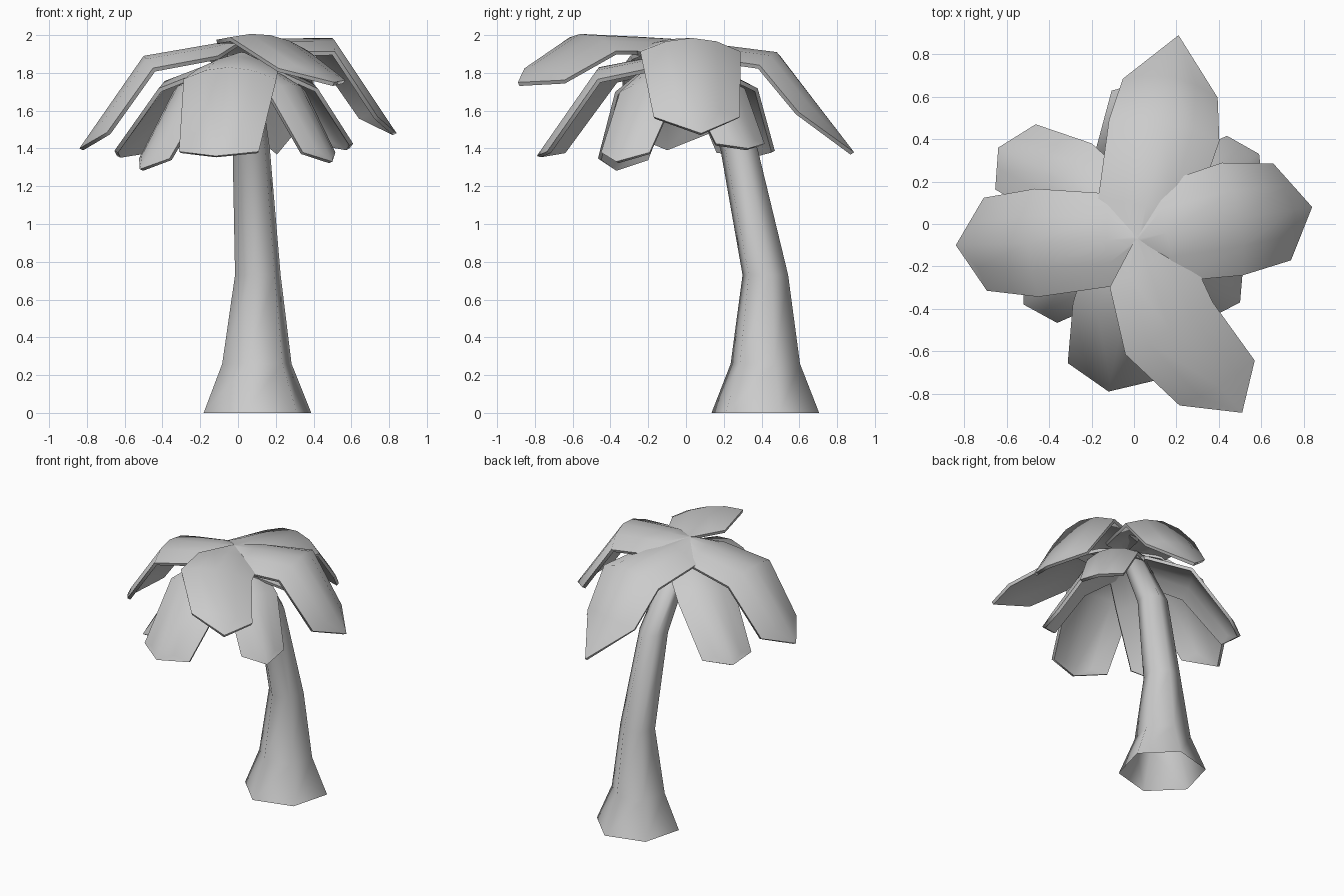
import bpy, bmesh, math
from mathutils import Vector

if "Cube" in bpy.data.objects:
    bpy.data.objects.remove(bpy.data.objects["Cube"])


def finish(name, bm, angle):
    bmesh.ops.recalc_face_normals(bm, faces=bm.faces)
    me = bpy.data.meshes.new(name)
    bm.to_mesh(me)
    bm.free()
    ob = bpy.data.objects.new(name, me)
    bpy.context.collection.objects.link(ob)
    bpy.ops.object.select_all(action='DESELECT')
    ob.select_set(True)
    bpy.context.view_layer.objects.active = ob
    bpy.ops.object.shade_smooth_by_angle(angle=math.radians(angle))
    return ob


# Trunk: six-sided rings along a bent path (x, y, z, radius), open at the foot
bm = bmesh.new()
rings = []
for x, y, z, r in [(.103, .42, 0, .295), (.10, .42, .26, .19), (.105, .42, .73, .125),
                   (.07, .28, 1.40, .102), (.02, 0, 1.90, .08)]:
    rings.append([bm.verts.new((x + r * math.cos(a), y + r * math.sin(a), z))
                  for a in (math.radians(15 + 60 * k) for k in range(6))])
for lo, hi in zip(rings, rings[1:]):
    for k in range(6):
        bm.faces.new((lo[k], lo[(k + 1) % 6], hi[(k + 1) % 6], hi[k]))
bm.faces.new(rings[-1])
finish("trunk", bm, 65)


# Frond: arched blade from base, bending at the knee, down to a blunt point
def frond(name, base, knee, tip, width, corner, roll=0, arch=.3, thick=.022):
    base, knee, tip = Vector(base), Vector(knee), Vector(tip)
    flat = tip - base
    flat.z = 0
    side = Vector((-flat.y, flat.x, 0)).normalized()
    up_in = side.cross(base - knee).normalized()
    up_out = side.cross(knee - tip).normalized()
    up_in, up_out = [u if u.z > 0 else -u for u in (up_in, up_out)]
    side.z = roll
    stations = [(base, .10, up_in), (base.lerp(knee, .28), .86, up_in),
                (knee, 1.0, (up_in + up_out).normalized()),
                (knee.lerp(tip, corner), .86, up_out)]
    bm = bmesh.new()
    rows = []
    for p, w, up in stations:
        rows.append([bm.verts.new(p + side * width * w * s - up * arch * width * w * s * s)
                     for s in (-1, -.5, 0, .5, 1)])
    for a, b in zip(rows, rows[1:]):
        for k in range(4):
            bm.faces.new((a[k], a[k + 1], b[k + 1], b[k]))
    end = bm.verts.new(tip)
    for k in range(4):
        bm.faces.new((rows[-1][k], rows[-1][k + 1], end))
    # Underside with a rim of constant thickness
    bmesh.ops.recalc_face_normals(bm, faces=bm.faces)
    bm.normal_update()
    if sum(f.normal.z for f in bm.faces) < 0:
        bmesh.ops.reverse_faces(bm, faces=bm.faces[:])
    bmesh.ops.solidify(bm, geom=bm.faces[:], thickness=thick)
    finish(name, bm, 75)


# Upper crown: four long fronds
top = (.02, -.07, 1.98)
for name, knee, tip, w, c, roll, arch in [
        ("upper_frond_back", (.15, .48, 1.91), (.21, .89, 1.38), .265, .52, 0, .3),
        ("upper_frond_right", (.50, .03, 1.985), (.84, .08, 1.48), .27, .75, 0, .3),
        ("upper_frond_left", (-.50, -.09, 1.89), (-.84, -.10, 1.40), .255, .75, 0, .3),
        ("upper_frond_front", (.17, -.50, 2.0), (.51, -.89, 1.75), .24, .68, -.15, .2)]:
    frond(name, top, knee, tip, w, c, roll, arch)

# Lower crown: shorter, steeper fronds
low = (.02, -.05, 1.91)
for name, knee, tip, w, c in [
        ("lower_frond_front", (-.05, -.46, 1.83), (-.12, -.79, 1.36), .25, .87),
        ("lower_frond_front_left", (-.28, -.24, 1.74), (-.52, -.38, 1.29), .18, .82),
        ("lower_frond_back_left", (-.34, .22, 1.77), (-.64, .36, 1.36), .21, .85),
        ("lower_frond_back_right", (.35, .18, 1.76), (.59, .33, 1.40), .18, .85),
        ("lower_frond_front_right", (.29, -.22, 1.74), (.50, -.37, 1.33), .18, .82)]:
    frond(name, low, knee, tip, w, c)
